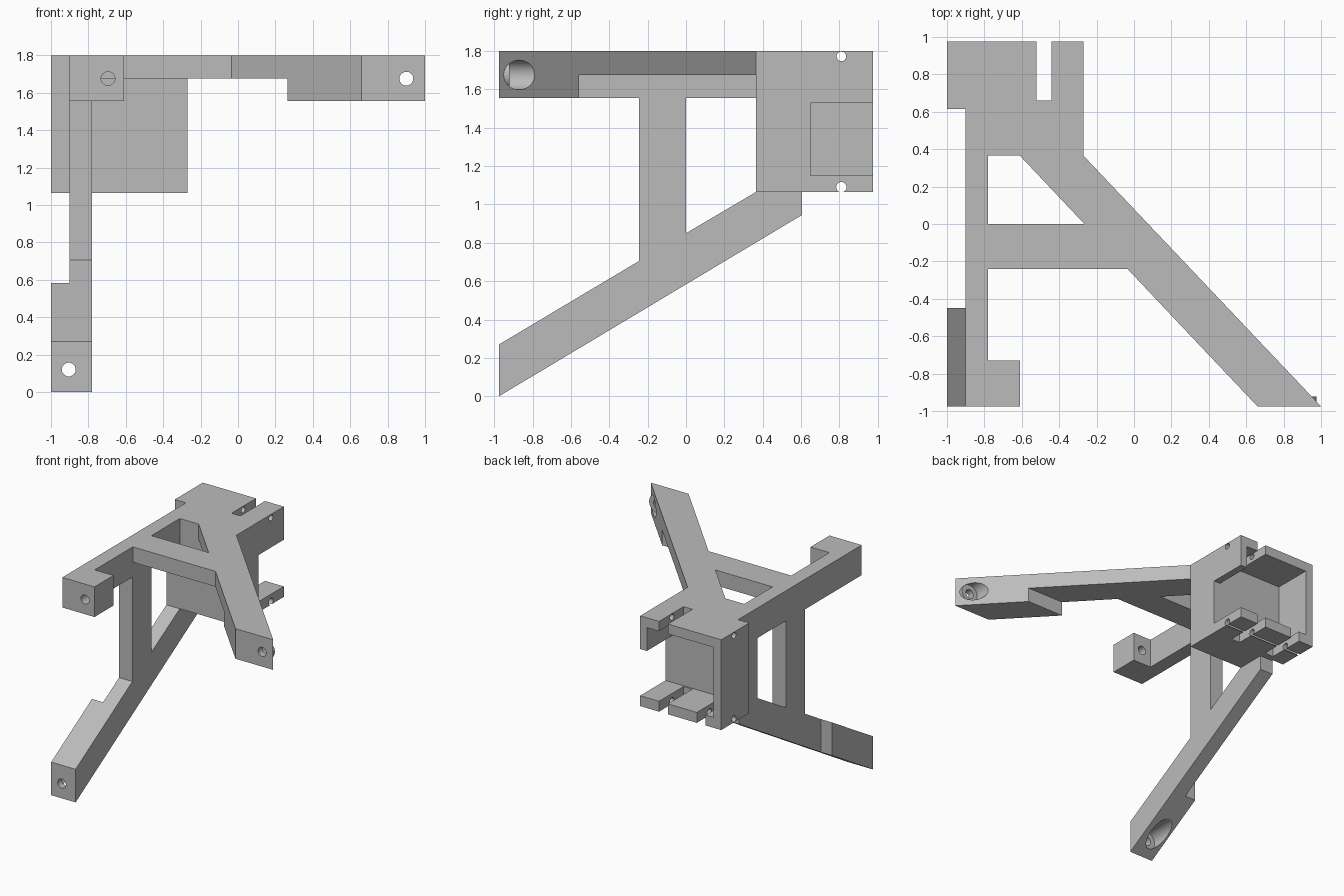
import bpy, bmesh, math
from mathutils import Vector, Matrix

cube = bpy.data.objects.get("Cube")
if cube:
    bpy.data.objects.remove(cube, do_unlink=True)

grey = bpy.data.materials.new("plain grey")
grey.use_nodes = True
tone = (0.5, 0.5, 0.5, 1.0)
grey.diffuse_color = tone
grey.node_tree.nodes["Principled BSDF"].inputs["Base Color"].default_value = tone


def finish(name, bm):
    bmesh.ops.recalc_face_normals(bm, faces=bm.faces)
    mesh = bpy.data.meshes.new(name)
    bm.to_mesh(mesh)
    bm.free()
    mesh.materials.append(grey)
    obj = bpy.data.objects.new(name, mesh)
    bpy.context.collection.objects.link(obj)
    return obj


def prism(name, profile, axis, low, high):
    """Extrude a 2D profile along x (profile is y, z) or z (profile is x, y)."""
    place = (lambda a, b: (low, a, b)) if axis == "x" else (lambda a, b: (a, b, low))
    bm = bmesh.new()
    face = bm.faces.new([bm.verts.new(place(a, b)) for a, b in profile])
    moved = bmesh.ops.extrude_face_region(bm, geom=[face])["geom"]
    shift = Vector((high - low, 0, 0)) if axis == "x" else Vector((0, 0, high - low))
    bmesh.ops.translate(bm, vec=shift, verts=[v for v in moved if isinstance(v, bmesh.types.BMVert)])
    return finish(name, bm)


def block(name, x0, x1, y0, y1, z0, z1):
    return prism(name, [(x0, y0), (x1, y0), (x1, y1), (x0, y1)], "z", z0, z1)


def rod(name, axis, center, radius, length):
    turn = Matrix.Rotation(math.pi / 2, 4, "Y" if axis == "x" else "X")
    bm = bmesh.new()
    bmesh.ops.create_cone(bm, cap_ends=True, segments=32, radius1=radius, radius2=radius,
                          depth=length, matrix=Matrix.Translation(center) @ turn)
    return finish(name, bm)


def cut(obj, *cutters):
    bpy.context.view_layer.objects.active = obj
    for cutter in cutters:
        mod = obj.modifiers.new("cut", "BOOLEAN")
        mod.operation, mod.solver, mod.object = "DIFFERENCE", "EXACT", cutter
        bpy.ops.object.modifier_apply(modifier=mod.name)
        bpy.data.objects.remove(cutter, do_unlink=True)


FRONT, TOP, LEG_BASE, PLATE_BASE = -0.975, 1.8, 1.555, 1.675
BORE, COUNTERBORE = 0.037, 0.077

# Upright frame: straight top leg, strut and sloping lower arm
prism("side_frame", [
    (FRONT, TOP), (FRONT, LEG_BASE), (-0.245, LEG_BASE), (-0.245, 0.705),
    (-0.45, 0.583), (-0.45, 0.314), (0.605, 0.945), (0.605, 1.065), (0.365, 1.065),
    (0, 0.85), (0, LEG_BASE), (0.365, LEG_BASE), (0.365, TOP)], "x", -0.9, -0.78)

# Lower foot with a screw hole, counterbored from beneath
lower_foot = prism("lower_foot", [
    (FRONT, 0), (-0.45, 0.314), (-0.45, 0.583), (FRONT, 0.27)], "x", -1, -0.78)
cut(lower_foot,
    rod("hole", "y", (-0.905, -0.8, 0.12), BORE, 0.8),
    rod("counterbore", "y", (-0.905, -0.67, 0.12), COUNTERBORE, 0.5))

# Hooked foot of the straight leg
hook = block("hook_foot", -0.78, -0.61, FRONT, -0.73, LEG_BASE, TOP)
cut(hook, rod("hole", "y", (-0.695, -0.85, PLATE_BASE), BORE, 0.8))

# Diagonal leg and crossbar
prism("diagonal_leg", [
    (-0.27, 0.365), (0.604, -0.557), (0.264, -0.557), (-0.035, -0.24),
    (-0.78, -0.24), (-0.78, 0), (-0.265, 0), (-0.61, 0.365)], "z", PLATE_BASE, TOP)

# Thick diagonal foot with counterbored hole and a short boss
diagonal_foot = prism("diagonal_foot", [
    (0.66, FRONT), (1, FRONT), (0.604, -0.557), (0.264, -0.557)], "z", LEG_BASE, TOP)
cut(diagonal_foot,
    rod("hole", "y", (0.9, -0.9, PLATE_BASE), BORE, 0.5),
    rod("counterbore", "y", (0.9, -0.72, PLATE_BASE), COUNTERBORE, 0.4))
boss = rod("foot_boss", "y", (0.9, -0.946, PLATE_BASE), COUNTERBORE, 0.05)
cut(boss, rod("hole", "y", (0.9, -0.9, PLATE_BASE), BORE, 0.5))

# Open-backed housing
housing = prism("housing", [
    (-1, 0.615), (-0.9, 0.615), (-0.9, 0.365), (-0.27, 0.365),
    (-0.27, 0.975), (-1, 0.975)], "z", 1.065, TOP)
cut(housing,
    block("cavity", -0.93, -0.33, 0.65, 1.1, 1.15, 1.72),
    block("side_notch", -0.4, -0.2, 0.65, 1.1, 1.15, 1.53),
    block("slot", -0.52, -0.44, 0.66, 1.1, 1.0, 1.9),
    block("floor_slot", -0.86, -0.78, 0.66, 1.1, 1.0, 1.3),
    rod("lower_pin_hole", "x", (-0.6, 0.81, 1.09), 0.027, 1.2),
    rod("upper_pin_hole", "x", (-0.6, 0.81, 1.772), 0.025, 1.2))

# Smooth the bores while keeping edges crisp
bpy.ops.object.select_all(action="DESELECT")
for part in (lower_foot, hook, diagonal_foot, boss, housing):
    part.select_set(True)
bpy.context.view_layer.objects.active = housing
bpy.ops.object.shade_smooth_by_angle(angle=math.radians(30))
